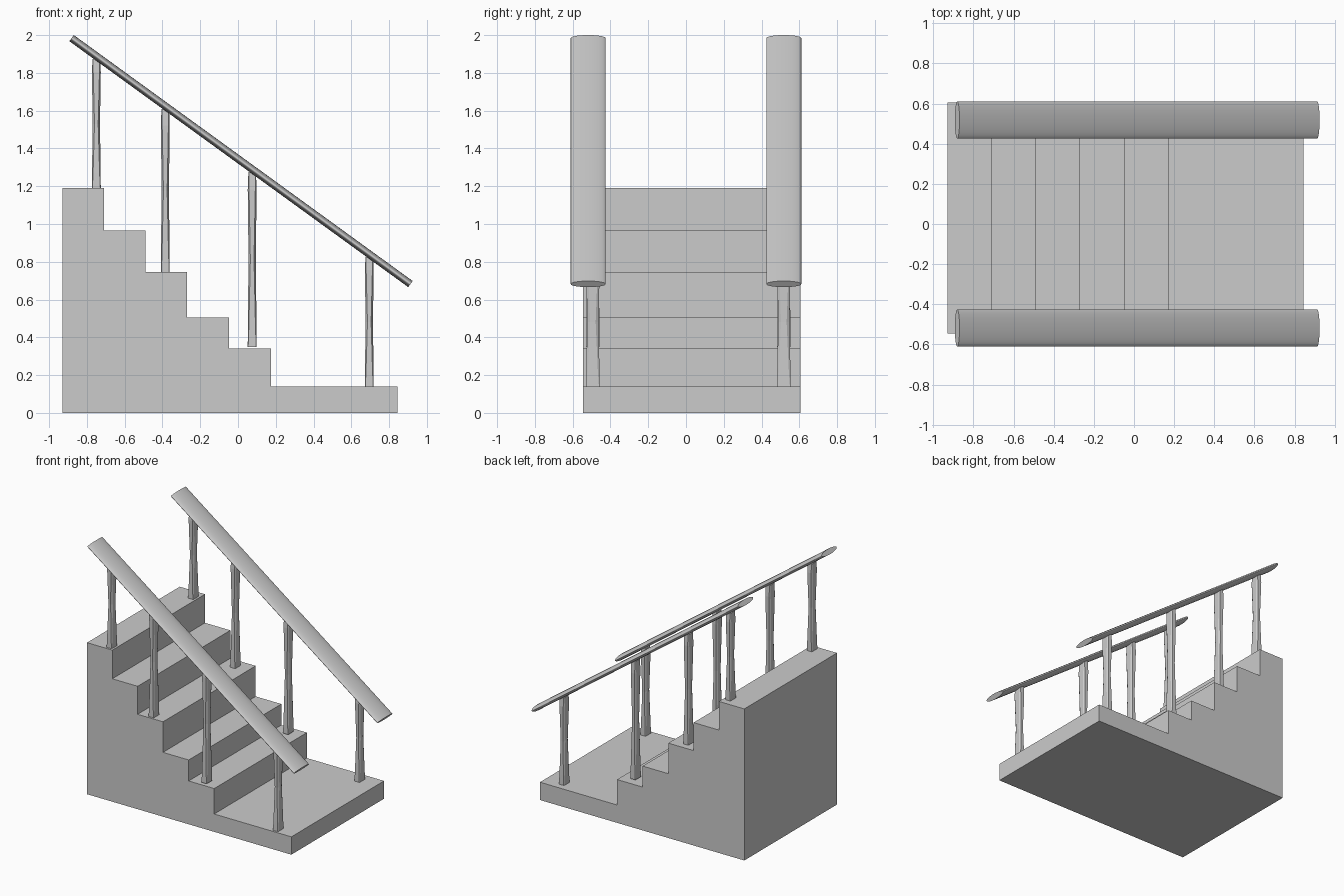
import bpy, bmesh, math
from mathutils import Vector, Matrix

if "Cube" in bpy.data.objects:
    bpy.data.objects.remove(bpy.data.objects["Cube"])


def make_object(name, bm):
    bmesh.ops.recalc_face_normals(bm, faces=bm.faces)
    mesh = bpy.data.meshes.new(name)
    bm.to_mesh(mesh)
    bm.free()
    obj = bpy.data.objects.new(name, mesh)
    bpy.context.collection.objects.link(obj)
    return obj


# Stair block: stepped side profile extruded across y
treads = [(-0.71, 1.19), (-0.49, 0.965), (-0.27, 0.745),
          (-0.047, 0.505), (0.175, 0.34), (0.845, 0.14)]
profile = [(0.845, 0), (-0.93, 0), (-0.93, 1.19)]
for i, (x, z) in enumerate(treads):
    profile.append((x, z))
    if i + 1 < len(treads):
        profile.append((x, treads[i + 1][1]))
bm = bmesh.new()
face = bm.faces.new([bm.verts.new((x, -0.545, z)) for x, z in profile])
ext = bmesh.ops.extrude_face_region(bm, geom=[face])
bmesh.ops.translate(bm, vec=(0, 1.15, 0),
                    verts=[g for g in ext["geom"] if isinstance(g, bmesh.types.BMVert)])
make_object("stairs", bm)

# Handrail axis, shared by both sides
rail_top, rail_end = Vector((-0.881, 0, 1.984)), Vector((0.913, 0, 0.682))
axis = rail_end - rail_top
pitch = math.atan2(axis.x, axis.z)


def handrail(name, y):
    bm = bmesh.new()
    bmesh.ops.create_cone(bm, cap_ends=True, segments=48, radius1=1, radius2=1, depth=1)
    mid = (rail_top + rail_end) / 2 + Vector((0, y, 0))
    bmesh.ops.transform(bm, verts=bm.verts, matrix=Matrix.Translation(mid)
                        @ Matrix.Rotation(pitch, 4, 'Y')
                        @ Matrix.Diagonal((0.02, 0.0925, axis.length, 1)))
    obj = make_object(name, bm)
    bpy.ops.object.select_all(action='DESELECT')
    obj.select_set(True)
    bpy.context.view_layer.objects.active = obj
    bpy.ops.object.shade_smooth_by_angle(angle=math.radians(45))


# Baluster: nearly square ends blending to a chamfered, slimmer waist
# each level: height fraction, width scale, chamfer fraction
levels = [(0, 1, 0.1), (0.12, 0.98, 0.25), (0.5, 0.82, 0.5),
          (0.9, 1, 0.3), (1, 0.85, 0.15)]


def baluster(name, x, y, z0, z1):
    bm = bmesh.new()
    rings = []
    for t, s, c in levels:
        a, b, k = 0.0235 * s, 0.036 * s, 1 - c
        pts = [(a, -b * k), (a, b * k), (a * k, b), (-a * k, b),
               (-a, b * k), (-a, -b * k), (-a * k, -b), (a * k, -b)]
        rings.append([bm.verts.new((x + px, y + py, z0 + (z1 - z0) * t)) for px, py in pts])
    for lo, hi in zip(rings, rings[1:]):
        for i in range(8):
            j = (i + 1) % 8
            bm.faces.new((lo[i], lo[j], hi[j], hi[i]))
    bm.faces.new(rings[0])
    bm.faces.new(rings[-1])
    make_object(name, bm)


# Both railings
posts = [(-0.75, 1.185), (-0.385, 0.74), (0.075, 0.35), (0.695, 0.135)]
for side, rail_y, post_y in (("front", -0.518, -0.493), ("back", 0.518, 0.518)):
    handrail(side + "_handrail", rail_y)
    for n, (x, z) in enumerate(posts, 1):
        z_top = rail_top.z + axis.z / axis.x * (x - rail_top.x) - 0.015
        baluster(f"{side}_baluster_{n}", x, post_y, z, z_top)
